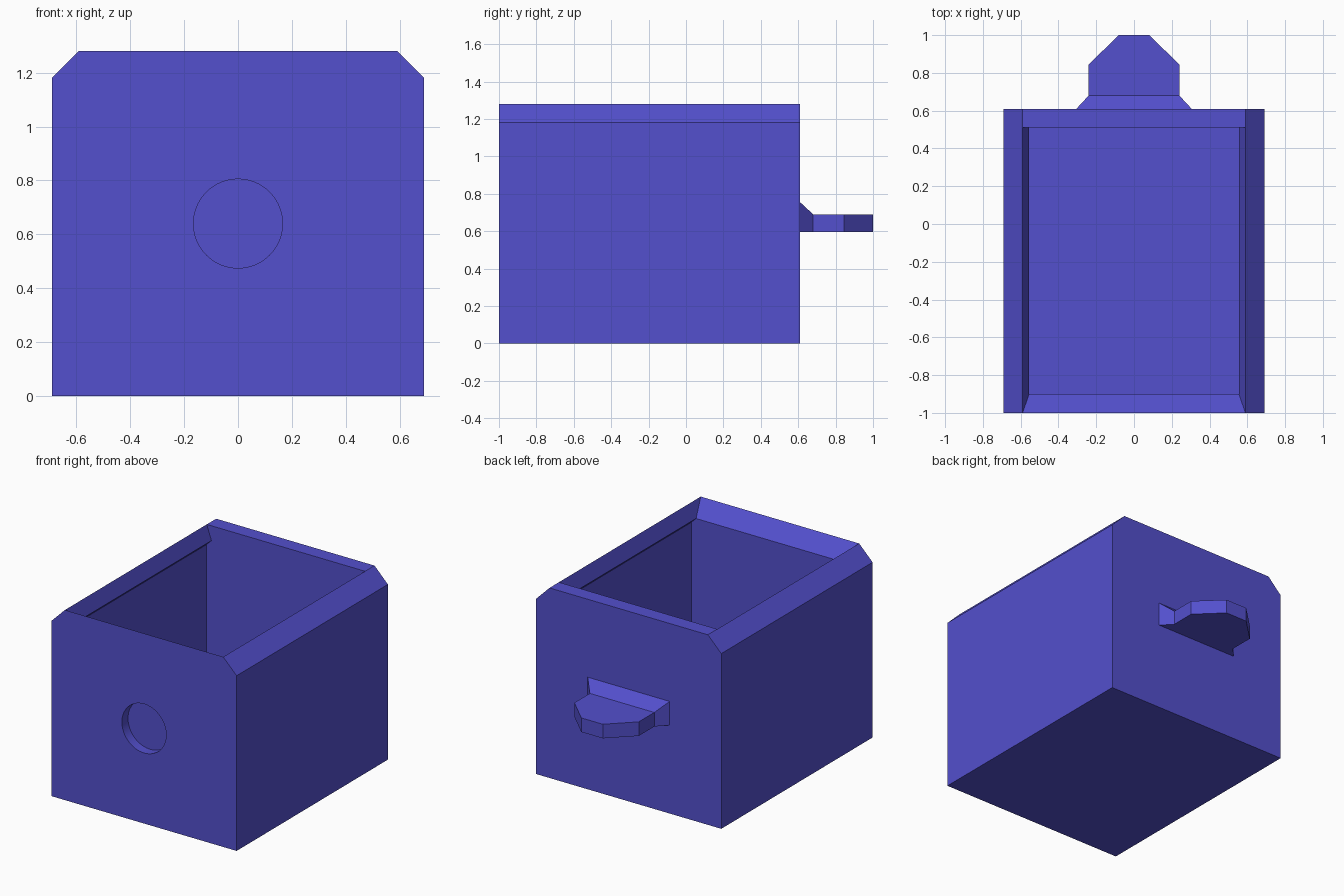
import bpy
import bmesh
import math

if "Cube" in bpy.data.objects:
    bpy.data.objects.remove(bpy.data.objects["Cube"])

# One flat violet-blue colour
violet = bpy.data.materials.new("violet_blue")
violet.diffuse_color = (0.087, 0.079, 0.61, 1.0)
violet.use_nodes = True
violet.node_tree.nodes["Principled BSDF"].inputs["Base Color"].default_value = violet.diffuse_color


def make_object(name, bm):
    bmesh.ops.recalc_face_normals(bm, faces=bm.faces)
    mesh = bpy.data.meshes.new(name)
    bm.to_mesh(mesh)
    bm.free()
    mesh.materials.append(violet)
    obj = bpy.data.objects.new(name, mesh)
    bpy.context.collection.objects.link(obj)
    return obj


def ring(bm, profile, y):
    return [bm.verts.new((x, y, z)) for x, z in profile]


def bridge(bm, a, b, sides):
    for i in sides:
        j = (i + 1) % len(a)
        bm.faces.new((a[i], a[j], b[j], b[i]))


# Box: outer shell with chamfered shoulders, open top with dovetail rails
FRONT, BACK, IN_FRONT, IN_BACK = -1.0, 0.61, -0.9, 0.51
outer = [(-0.69, 0), (0.69, 0), (0.69, 1.18), (0.59, 1.28), (-0.59, 1.28), (-0.69, 1.18)]
inner = [(-0.59, 0.1), (0.59, 0.1), (0.59, 1.145), (0.555, 1.18),
         (0.59, 1.28), (-0.59, 1.28), (-0.555, 1.18), (-0.59, 1.145)]

bm = bmesh.new()
f = ring(bm, outer, FRONT)
b = ring(bm, outer, BACK)
n = ring(bm, inner, IN_BACK)
# the front cavity ring shares its two top corners with the front lip
m = [f[3] if i == 4 else f[4] if i == 5 else bm.verts.new((x, IN_FRONT, z))
     for i, (x, z) in enumerate(inner)]

bm.faces.new(f)                                   # front face
bm.faces.new(b)                                   # back face
bridge(bm, f, b, (0, 1, 5))                       # bottom and outer sides
bm.faces.new((f[2], f[3], n[4], b[3], b[2]))      # right shoulder
bm.faces.new((f[5], f[4], n[5], b[4], b[5]))      # left shoulder
bm.faces.new((n[4], n[5], b[4], b[3]))            # back rim
bm.faces.new(n)                                   # cavity back
bridge(bm, m, n, (0, 1, 2, 3, 5, 6, 7))           # cavity floor, walls, rails
bm.faces.new((m[0], m[1], m[2], m[3], m[6], m[7]))  # cavity front
bm.faces.new((m[3], m[4], m[5], m[6]))            # sloped front lip
box = make_object("box", bm)

# Round blind recess in the front wall
bpy.ops.mesh.primitive_cylinder_add(vertices=64, radius=0.165, depth=0.2,
                                    location=(0, FRONT - 0.035, 0.64),
                                    rotation=(math.pi / 2, 0, 0))
cutter = bpy.context.object
cutter.name = "recess_cutter"
cutter.data.materials.append(violet)
bpy.context.view_layer.update()
mod = box.modifiers.new("recess", 'BOOLEAN')
mod.operation = 'DIFFERENCE'
mod.solver = 'EXACT'
mod.object = cutter
bpy.ops.object.select_all(action='DESELECT')
bpy.context.view_layer.objects.active = box
box.select_set(True)
bpy.ops.object.modifier_apply(modifier=mod.name)
bpy.data.objects.remove(cutter, do_unlink=True)
bpy.ops.object.shade_smooth_by_angle(angle=math.radians(20))

# Handle tab on the back: flared root, straight slab, tapered tip
bm = bmesh.new()
sections = [(0.61, 0.305, 0.755), (0.68, 0.24, 0.69), (0.845, 0.24, 0.69), (1.0, 0.08, 0.69)]
rings = [ring(bm, [(-w, 0.595), (w, 0.595), (w, top), (-w, top)], y) for y, w, top in sections]
for r0, r1 in zip(rings, rings[1:]):
    bridge(bm, r0, r1, range(4))
bm.faces.new(rings[0])
bm.faces.new(rings[-1])
make_object("handle_tab", bm)
